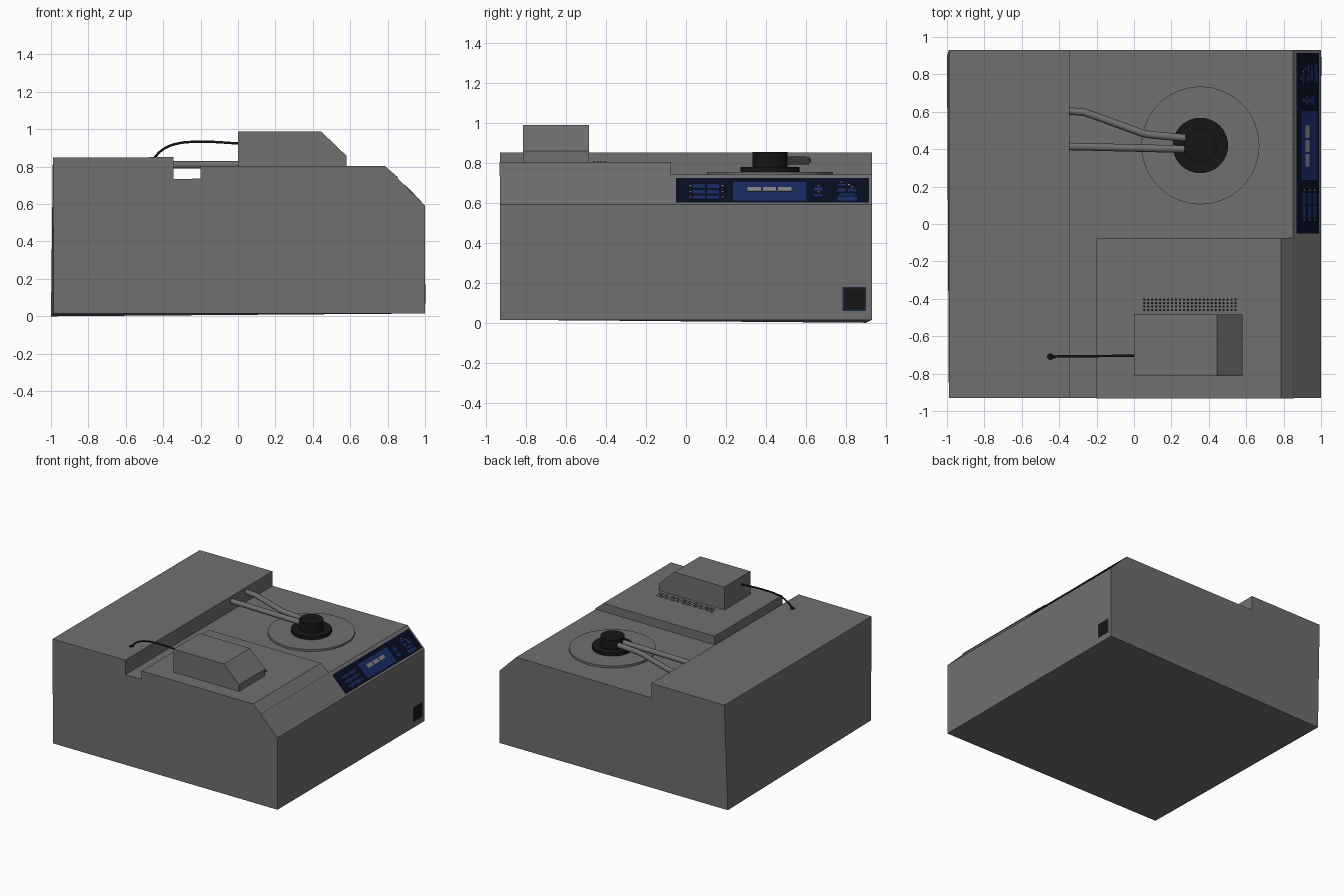
import bpy, bmesh, math
from mathutils import Vector, Matrix

if "Cube" in bpy.data.objects:
    bpy.data.objects.remove(bpy.data.objects["Cube"])


def material(name, rgb):
    m = bpy.data.materials.new(name)
    m.diffuse_color = (*rgb, 1)
    m.use_nodes = True
    m.node_tree.nodes["Principled BSDF"].inputs["Base Color"].default_value = m.diffuse_color
    return m


GREY = material("dark_grey", (0.16, 0.16, 0.16))
BLACK = material("black", (0.008, 0.008, 0.008))
NAVY = material("navy", (0.002, 0.004, 0.015))
BLUE = material("blue", (0.009, 0.022, 0.115))
RIM = material("rim_blue", (0.011, 0.018, 0.06))
PALE = material("pale_grey", (0.22, 0.22, 0.23))


def finish(name, bm, mat=GREY, smooth=False):
    bmesh.ops.recalc_face_normals(bm, faces=bm.faces[:])
    me = bpy.data.meshes.new(name)
    bm.to_mesh(me)
    bm.free()
    ob = bpy.data.objects.new(name, me)
    bpy.context.collection.objects.link(ob)
    me.materials.append(mat)
    if smooth:
        bpy.ops.object.select_all(action='DESELECT')
        ob.select_set(True)
        bpy.context.view_layer.objects.active = ob
        bpy.ops.object.shade_smooth_by_angle(angle=math.radians(35))
    return ob


def extrude_profile(name, pts, y0, y1):
    """Side profile in x, z swept along y."""
    bm = bmesh.new()
    face = bm.faces.new([bm.verts.new((x, y0, z)) for x, z in pts])
    ext = bmesh.ops.extrude_face_region(bm, geom=[face])
    moved = [v for v in ext['geom'] if isinstance(v, bmesh.types.BMVert)]
    bmesh.ops.translate(bm, verts=moved, vec=(0, y1 - y0, 0))
    return finish(name, bm)


def cylinder(name, x, y, r, z0, z1, mat=GREY):
    bm = bmesh.new()
    bmesh.ops.create_cone(bm, cap_ends=True, segments=64, radius1=r, radius2=r, depth=z1 - z0,
                          matrix=Matrix.Translation((x, y, (z0 + z1) / 2)))
    return finish(name, bm, mat, True)


def slope_slabs(name, rects, height, mat):
    """Thin slabs lying on the sloped front; each rect is (y0, y1, z0, z1)."""
    bm = bmesh.new()
    rot = Matrix.Rotation(math.radians(45), 4, 'Y')
    for y0, y1, z0, z1 in rects:
        zc = (z0 + z1) / 2
        size = Matrix.Diagonal(((z1 - z0) * math.sqrt(2), y1 - y0, 2 * height, 1))
        bmesh.ops.create_cube(bm, size=1, matrix=Matrix.Translation(
            (1.59 - zc, (y0 + y1) / 2, zc)) @ rot @ size)
    return finish(name, bm, mat)


def box(name, lo, hi, mat=GREY):
    lo, hi = Vector(lo), Vector(hi)
    bm = bmesh.new()
    bmesh.ops.create_cube(bm, size=1, matrix=Matrix.Translation((lo + hi) / 2)
                          @ Matrix.Diagonal((*(hi - lo), 1)))
    return finish(name, bm, mat)


def tube(name, pts, r, mat=GREY, smooth_path=False):
    cu = bpy.data.curves.new(name, 'CURVE')
    cu.dimensions = '3D'
    cu.bevel_depth, cu.bevel_resolution, cu.use_fill_caps = r, 4, True
    if smooth_path:
        sp = cu.splines.new('BEZIER')
        sp.bezier_points.add(len(pts) - 1)
        for b, p in zip(sp.bezier_points, pts):
            b.co = p
            b.handle_left_type = b.handle_right_type = 'AUTO'
    else:
        sp = cu.splines.new('POLY')
        sp.points.add(len(pts) - 1)
        for b, p in zip(sp.points, pts):
            b.co = (*p, 1)
    ob = bpy.data.objects.new(name, cu)
    bpy.context.collection.objects.link(ob)
    cu.materials.append(mat)
    return ob


# Cabinet with raised rear block and sloped front; one lower corner is slightly skewed
body = extrude_profile("cabinet", [(-0.985, 0.015), (1, 0.015), (1, 0.59), (0.85, 0.74),
                                   (-0.345, 0.735), (-0.345, 0.851), (-0.99, 0.848)], -0.93, 0.93)
for v in body.data.vertices:
    if v.co.x < -0.9 and v.co.y > 0 and v.co.z < 0.1:
        v.co = (-1, 0.9, 0)

# Lid and motor housing
extrude_profile("lid", [(-0.2, 0.735), (0.855, 0.739), (0.852, 0.746), (0.785, 0.804),
                        (-0.2, 0.804)], -0.932, -0.075)
extrude_profile("lid_housing", [(0, 0.8), (0.58, 0.8), (0.58, 0.858), (0.445, 0.988),
                                (0, 0.988)], -0.814, -0.485)

# Vent holes on the lid
bm = bmesh.new()
for i in range(24):
    for j in range(4):
        bmesh.ops.create_cone(bm, cap_ends=True, segments=10, radius1=0.0065, radius2=0.0065,
                              depth=0.002, matrix=Matrix.Translation(
                                  (0.055 + i * 0.0212, -0.46 + j * 0.0185, 0.804)))
finish("lid_vents", bm, BLACK)

# Cable with its grommet
tube("cable", [(0.01, -0.705, 0.924), (-0.2, -0.706, 0.933), (-0.33, -0.707, 0.922),
               (-0.4, -0.708, 0.893), (-0.45, -0.71, 0.846)], 0.0065, BLACK, True)
cylinder("cable_grommet", -0.447, -0.709, 0.018, 0.846, 0.853, BLACK)

# Round plate with stepped black cap
cylinder("round_plate", 0.355, 0.42, 0.315, 0.73, 0.754)
cylinder("cap_base", 0.355, 0.42, 0.148, 0.754, 0.778, BLACK)
cylinder("cap_top", 0.355, 0.42, 0.087, 0.778, 0.852, BLACK)

# Pipes from the rear block to the cap
tube("bent_pipe", [(-0.36, 0.605, 0.81), (-0.27, 0.598, 0.81), (-0.22, 0.582, 0.81),
                   (0.04, 0.487, 0.81), (0.09, 0.477, 0.81), (0.275, 0.46, 0.81)], 0.02)
tube("straight_pipe", [(-0.36, 0.415, 0.81), (0.27, 0.4, 0.81)], 0.02)

# Control panel on the slope: backing, display, keys and lamps
slope_slabs("control_panel", [(-0.05, 0.915, 0.601, 0.722)], 0.0015, NAVY)
keys = [(0.235, 0.603, 0.61, 0.7)]
lamps = [(0.308 + k * 0.076, 0.374 + k * 0.076, 0.655, 0.676) for k in range(3)]
for z in (0.625, 0.653, 0.681):
    keys += [(0.035, 0.095, z - 0.009, z + 0.009), (0.105, 0.165, z - 0.009, z + 0.009)]
    lamps += [(y, y + 0.01, z - 0.003, z + 0.003) for y in (0.018, 0.177)]
for z in (0.634, 0.668):
    keys.append((0.64, 0.682, z - 0.008, z + 0.008))
    lamps.append((0.656, 0.666, z + 0.013, z + 0.018))
keys += [(0.757, 0.797, 0.68, 0.692), (0.81, 0.85, 0.655, 0.668), (0.757, 0.797, 0.655, 0.668),
         (0.757, 0.855, 0.61, 0.628), (0.765, 0.845, 0.634, 0.645)]
lamps += [(0.81, 0.82, 0.683, 0.689), (0.773, 0.782, 0.697, 0.702), (0.825, 0.834, 0.673, 0.678)]
slope_slabs("panel_display_and_keys", keys, 0.003, BLUE)
slope_slabs("panel_lamps_and_segments", lamps, 0.0045, PALE)

# Power socket low on the right side
box("socket_rim", (0.985, 0.783, 0.06), (1.0007, 0.9, 0.178), RIM)
box("socket_plate", (0.985, 0.791, 0.068), (1.0015, 0.892, 0.17), BLACK)
